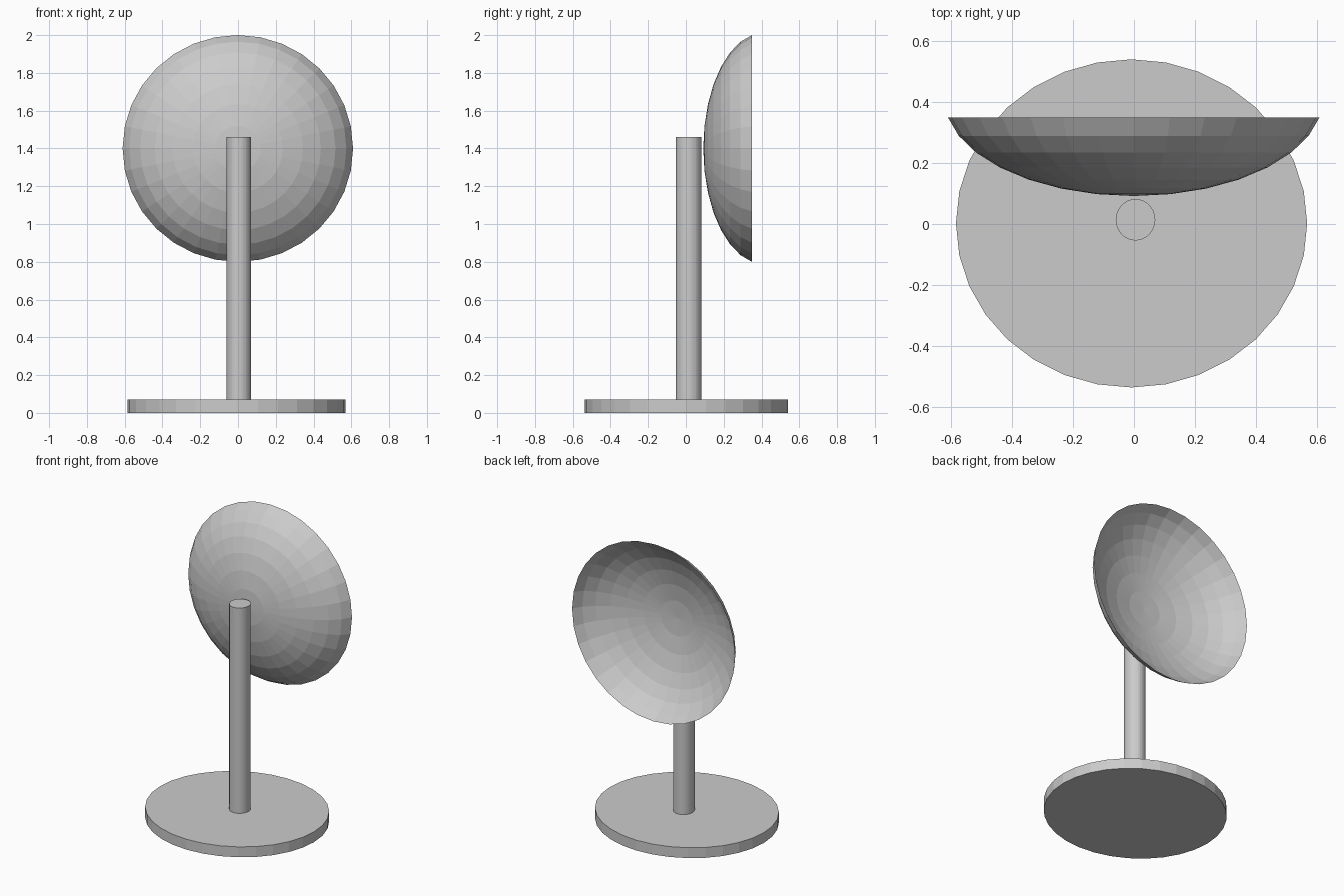
import bpy
import bmesh
import math
from mathutils import Matrix

if "Cube" in bpy.data.objects:
    bpy.data.objects.remove(bpy.data.objects["Cube"])


def add_object(name, bm):
    mesh = bpy.data.meshes.new(name)
    bm.to_mesh(mesh)
    bm.free()
    obj = bpy.data.objects.new(name, mesh)
    bpy.context.collection.objects.link(obj)
    return obj


def disc(name, x, y, rx, ry, z0, z1):
    """Upright 32-sided elliptical cylinder from z0 to z1."""
    bm = bmesh.new()
    bmesh.ops.create_cone(bm, cap_ends=True, segments=32, radius1=1, radius2=1, depth=1)
    bm.transform(Matrix.Translation((x, y, (z0 + z1) / 2))
                 @ Matrix.Diagonal((rx, ry, z1 - z0, 1)))
    return add_object(name, bm)


# Round foot and the pole standing on it
disc("base", -0.008, 0.002, 0.577, 0.539, 0.0, 0.07)
disc("pole", 0.005, 0.014, 0.065, 0.068, 0.07, 1.46)

# Dish: thin, flattened sphere cap of seven rings, open towards the back
bm = bmesh.new()
bmesh.ops.create_uvsphere(bm, u_segments=32, v_segments=16, radius=1)
rim = math.cos(math.radians(78.75))
bmesh.ops.delete(bm, geom=[v for v in bm.verts if v.co.z < rim - 0.01], context='VERTS')
bm.transform(Matrix.Translation((-0.001, 0.412, 1.4))
             @ Matrix.Diagonal((0.622, 0.32, 0.612, 1))
             @ Matrix.Rotation(math.radians(90), 4, 'X'))
add_object("dish", bm)
